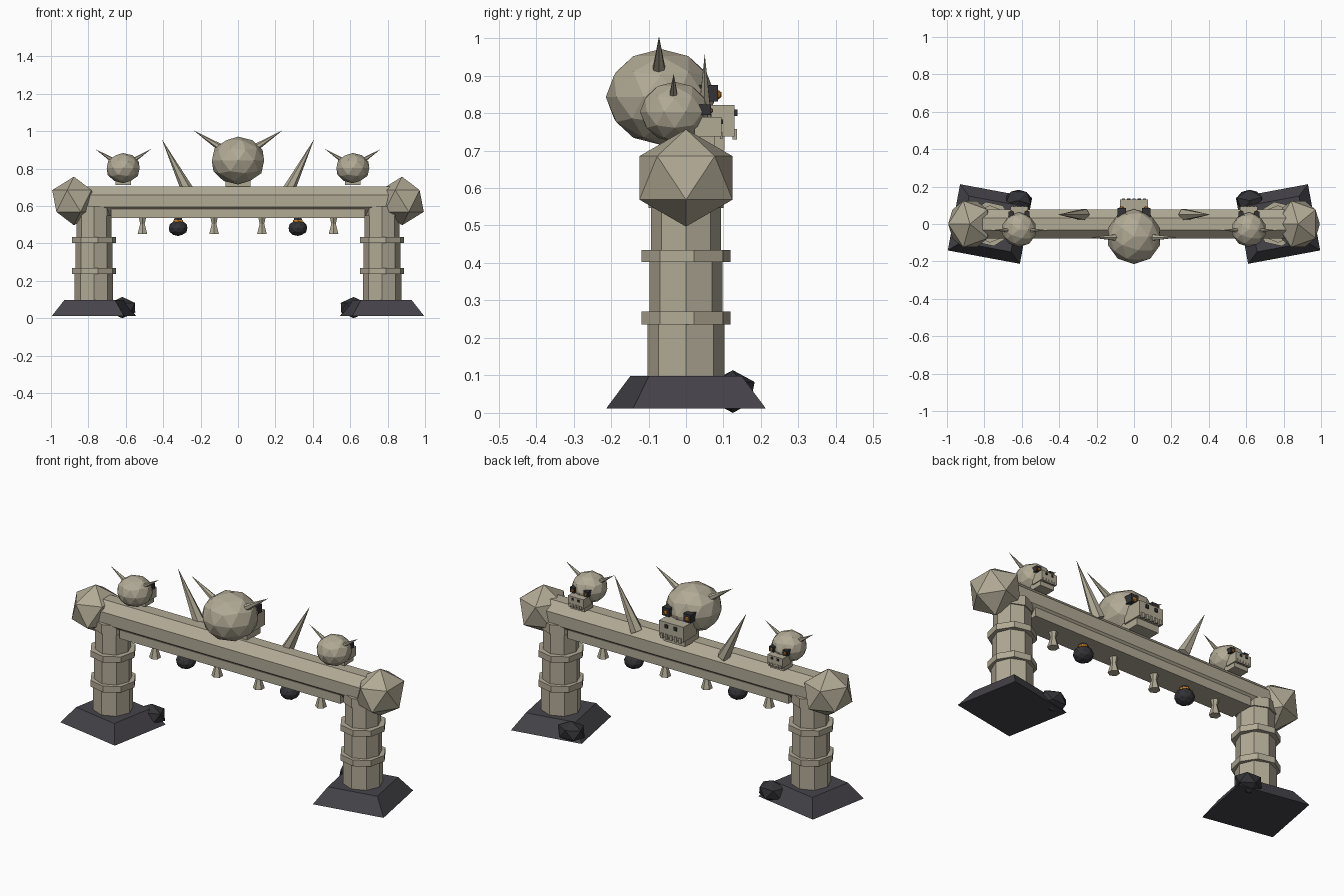
import bpy, bmesh
from math import radians
from mathutils import Matrix, Vector

if "Cube" in bpy.data.objects:
    bpy.data.objects.remove(bpy.data.objects["Cube"], do_unlink=True)


def material(name, color):
    m = bpy.data.materials.new(name)
    m.use_nodes = True
    m.diffuse_color = (*color, 1)
    m.node_tree.nodes["Principled BSDF"].inputs["Base Color"].default_value = (*color, 1)
    return m


STONE = material("pale stone", (0.44, 0.40, 0.30))
SLATE = material("dark slate", (0.06, 0.057, 0.068))
CHAR = material("charcoal", (0.033, 0.033, 0.038))
GLOW = material("orange glow", (0.62, 0.22, 0.015))


def finish(name, bm, mat, matrix):
    bmesh.ops.transform(bm, matrix=matrix, verts=bm.verts)
    bmesh.ops.recalc_face_normals(bm, faces=bm.faces)
    mesh = bpy.data.meshes.new(name)
    bm.to_mesh(mesh)
    bm.free()
    mesh.materials.append(mat)
    obj = bpy.data.objects.new(name, mesh)
    bpy.context.collection.objects.link(obj)
    return obj


def box(name, mat, center, size):
    bm = bmesh.new()
    bmesh.ops.create_cube(bm, size=1)
    return finish(name, bm, mat, Matrix.Translation(center) @ Matrix.Diagonal((*size, 1)))


def ico(name, mat, center, radii, level=1, turn=0):
    bm = bmesh.new()
    bmesh.ops.create_icosphere(bm, subdivisions=level, radius=1)
    return finish(name, bm, mat, Matrix.Translation(center)
                  @ Matrix.Diagonal((*radii, 1)) @ Matrix.Rotation(radians(turn), 4, 'Z'))


def cone(name, mat, start, end, r1, r2, sides=8, roll=0):
    """Tapered prism running from start to end."""
    a, b = Vector(start), Vector(end)
    bm = bmesh.new()
    bmesh.ops.create_cone(bm, cap_ends=True, segments=sides, radius1=r1, radius2=r2,
                          depth=(b - a).length)
    spin = (b - a).to_track_quat('Z', 'Y').to_matrix().to_4x4()
    return finish(name, bm, mat, Matrix.Translation((a + b) / 2) @ spin
                  @ Matrix.Rotation(radians(roll), 4, 'Z'))


def skull(name, center, s):
    """Horned skull facing the back, with all offsets scaled by s."""
    c = Vector(center)

    def at(x, y, z):
        return c + Vector((x, y, z)) * s

    def size(*v):
        return [k * s for k in v]

    ico(name + "_cranium", STONE, c, size(0.147, 0.147, 0.128), 2)
    box(name + "_muzzle", STONE, at(0, 0.14, -0.063), size(0.15, 0.114, 0.084))
    box(name + "_lower_jaw", STONE, at(0, 0.11, -0.118), size(0.134, 0.12, 0.05))
    for i in range(5):
        box(name + "_tooth", STONE, at(-0.056 + i * 0.028, 0.197, -0.1),
            size(0.015, 0.012, 0.028))
    for side in (-1, 1):
        box(name + "_nostril", CHAR, at(side * 0.028, 0.198, -0.042), size(0.018, 0.012, 0.018))
        box(name + "_eye_socket", CHAR, at(side * 0.066, 0.125, 0.01), size(0.045, 0.055, 0.045))
        ico(name + "_eye", GLOW, at(side * 0.066, 0.15, 0.006), size(0.015, 0.013, 0.015))
        cone(name + "_horn", STONE, at(side * 0.09, -0.005, 0.067),
             at(side * 0.238, -0.005, 0.162), 0.02 * s, 0, 6)


# Crossbeam with lower rail
cone("beam", STONE, (-0.86, 0, 0.627), (0.86, 0, 0.627), 0.085, 0.085, 8, 22.5)
box("beam_rail", STONE, (0, 0, 0.559), (1.36, 0.14, 0.048))

# Pillars, bases, knobs and rocks
for side in (-1, 1):
    x = side * 0.77
    bm = bmesh.new()
    bmesh.ops.create_cone(bm, cap_ends=True, segments=4, radius1=2 ** 0.5,
                          radius2=2 ** 0.5 * 0.7, depth=0.086)
    finish("base", bm, SLATE, Matrix.Translation((x, 0, 0.055))
           @ Matrix.Rotation(radians(side * 10.5), 4, 'Z')
           @ Matrix.Diagonal((0.196, 0.18, 1, 1)) @ Matrix.Rotation(radians(45), 4, 'Z'))
    for low, high, r in ((0.09, 0.25, 0.103), (0.25, 0.42, 0.098), (0.42, 0.59, 0.093)):
        cone("pillar_section", STONE, (x, 0, low), (x, 0, high), r, r)
    for low, high in ((0.236, 0.27), (0.402, 0.435)):
        cone("pillar_band", STONE, (x, 0, low), (x, 0, high), 0.12, 0.12, 8, 10)
    cone("pillar_cap", STONE, (x, 0, 0.547), (x, 0, 0.6), 0.1, 0.1)
    ico("end_knob", STONE, (side * 0.877, 0, 0.627), (0.13, 0.146, 0.13), 1, 180)
    ico("rock", CHAR, (side * 0.618, 0.125, 0.057), (0.08, 0.065, 0.057), 1, side * 20)

# Spikes standing on the beam
for side in (-1, 1):
    cone("beam_spike", STONE, (side * 0.268, 0.05, 0.68), (side * 0.407, 0.05, 0.957),
         0.034, 0, 6)

# Skulls
skull("main_skull", (0, -0.067, 0.843), 1)
for side in (-1, 1):
    skull("side_skull", (side * 0.614, -0.03, 0.803), 0.63)

# Hanging teeth and lanterns below the rail
for side in (-1, 1):
    for x in (0.128 * side, 0.511 * side):
        cone("pendant_stem", STONE, (x, 0, 0.505), (x, 0, 0.54), 0.014, 0.023, 6)
        cone("pendant_flare", STONE, (x, 0, 0.45), (x, 0, 0.505), 0.03, 0.014, 6)
    x = side * 0.32
    ico("lantern", CHAR, (x, 0, 0.482), (0.052, 0.052, 0.042), 2)
    cone("lantern_flame", GLOW, (x, 0, 0.505), (x, 0, 0.526), 0.033, 0.028, 6)
    cone("lantern_cap", CHAR, (x, 0, 0.524), (x, 0, 0.54), 0.026, 0.022, 6)
